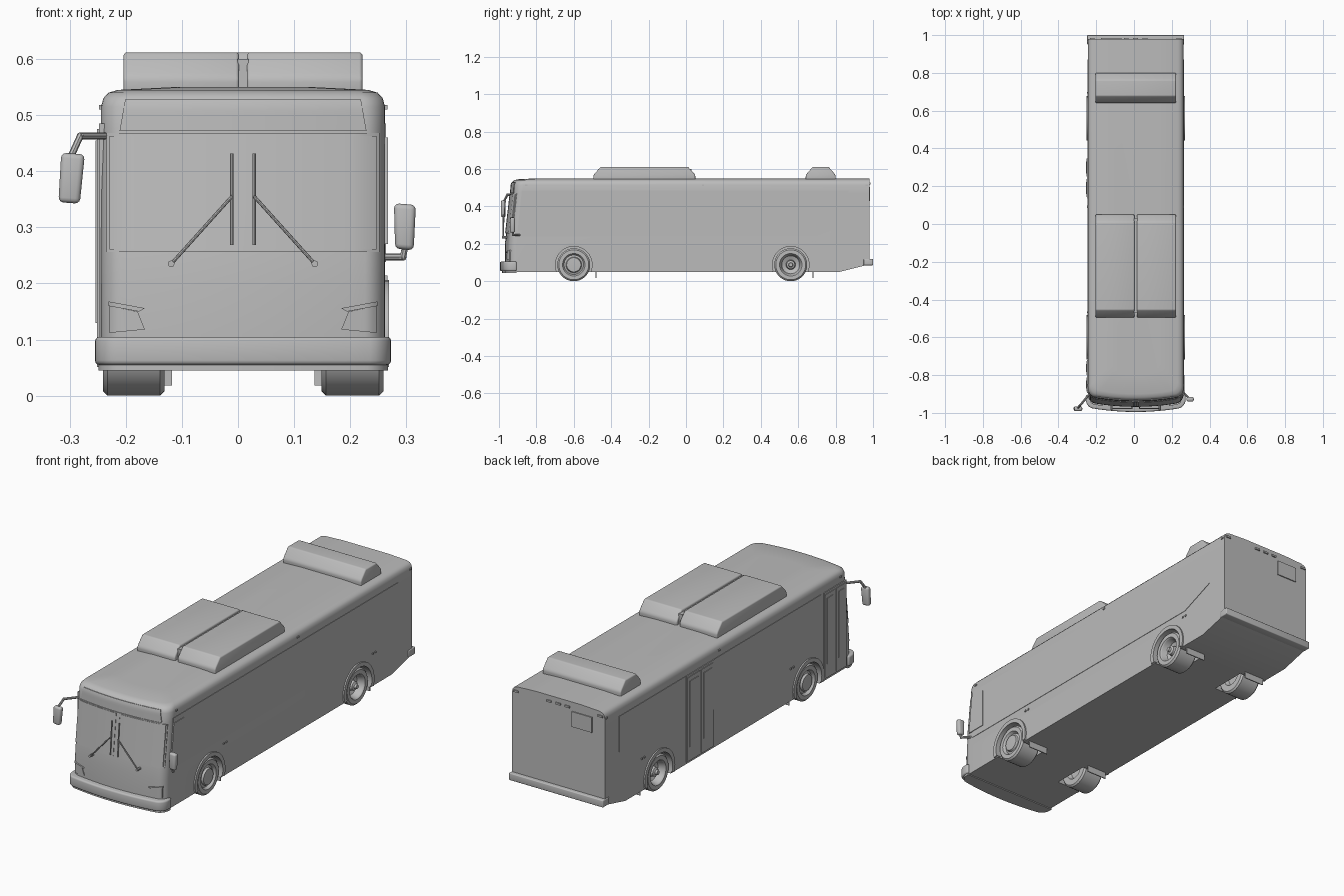
import bpy, bmesh, math
from mathutils import Vector, Matrix

cube = bpy.data.objects.get("Cube")
if cube:
    bpy.data.objects.remove(cube, do_unlink=True)

CX = 0.009          # body centreline
W = 0.253           # body half width
REAR = 0.98
KINK = 0.82
AXLES = (-0.6, 0.56)
HUB = 0.088

gray = bpy.data.materials.new("plain gray")
gray.use_nodes = True
gray.diffuse_color = (0.5, 0.5, 0.5, 1)
gray.node_tree.nodes["Principled BSDF"].inputs["Base Color"].default_value = (0.5, 0.5, 0.5, 1)


def finish(name, bm, bevel=0, cut=None):
    bmesh.ops.recalc_face_normals(bm, faces=bm.faces)
    me = bpy.data.meshes.new(name)
    bm.to_mesh(me)
    bm.free()
    me.transform(Matrix.Translation((CX, 0, 0)))
    me.materials.append(gray)
    ob = bpy.data.objects.new(name, me)
    bpy.context.collection.objects.link(ob)
    bpy.ops.object.select_all(action='DESELECT')
    ob.select_set(True)
    bpy.context.view_layer.objects.active = ob
    if bevel:
        m = ob.modifiers.new("soft edges", 'BEVEL')
        m.width, m.segments, m.limit_method = bevel, 3, 'ANGLE'
        bpy.ops.object.modifier_apply(modifier=m.name)
    for c in cut or []:
        m = ob.modifiers.new("cut", 'BOOLEAN')
        m.object, m.solver = c, 'EXACT'
        bpy.ops.object.modifier_apply(modifier=m.name)
    bpy.ops.object.shade_smooth_by_angle(angle=math.radians(35))
    return ob


def prism(name, poly, lo, hi, axis=0, bevel=0):
    """Extrude a 2D outline along x (outline y,z), y (x,z) or z (x,y)."""
    bm = bmesh.new()
    rings = []
    for d in (lo, hi):
        ring = []
        for p in poly:
            co = list(p)
            co.insert(axis, d)
            ring.append(bm.verts.new(co))
        rings.append(ring)
        bm.faces.new(ring)
    for i in range(len(poly)):
        j = (i + 1) % len(poly)
        bm.faces.new((rings[0][i], rings[0][j], rings[1][j], rings[1][i]))
    return finish(name, bm, bevel)


def rect(a0, b0, a1, b1):
    return [(a0, b0), (a1, b0), (a1, b1), (a0, b1)]


def lathe(name, profile, y, side, steps=40):
    """Spin (x, radius) points around a wheel axle."""
    bm = bmesh.new()
    vs = [bm.verts.new((side * x, y, HUB + r)) for x, r in profile]
    es = [bm.edges.new(p) for p in zip(vs, vs[1:])]
    bmesh.ops.spin(bm, geom=vs + es, cent=(0, y, HUB), axis=(1, 0, 0),
                   angle=math.tau, steps=steps)
    bmesh.ops.remove_doubles(bm, verts=bm.verts, dist=0.0002)
    return finish(name, bm)


def rod(name, pts, r):
    bm = bmesh.new()
    for a, b in zip(pts, pts[1:]):
        a, b = Vector(a), Vector(b)
        d = b - a
        mat = Matrix.Translation((a + b) / 2) @ d.to_track_quat('Z', 'Y').to_matrix().to_4x4()
        bmesh.ops.create_cone(bm, cap_ends=True, segments=8, radius1=r, radius2=r,
                              depth=d.length + r, matrix=mat)
    return finish(name, bm)


# Front surface: lean by height, bow and rounded corners by width
LEAN = [(0.04, -0.968), (0.2, -0.968), (0.26, -0.962), (0.47, -0.938),
        (0.515, -0.935), (0.53, -0.93), (0.54, -0.918), (0.545, -0.9), (0.55, -0.8)]


def lean(z):
    for (z0, y0), (z1, y1) in zip(LEAN, LEAN[1:]):
        if z <= z1:
            return y0 + (y1 - y0) * (z - z0) / (z1 - z0)
    return LEAN[-1][1]


def bow(u):
    c = max(0, (abs(u) - 0.86) / 0.14)
    return 0.025 * u * u + 0.04 * (1 - math.sqrt(max(0, 1 - c * c)))


corner = [0.86 + 0.14 * math.sin(math.radians(a)) for a in range(0, 91, 15)]
half = [0.2, 0.4, 0.6, 0.75] + corner
US = [-u for u in reversed(half)] + [0] + half


# Wheel well cutters
cutters = []
for y in AXLES:
    for s in (-1, 1):
        c = lathe("wheel_well_cutter", [(0.12, 0), (0.12, 0.1), (0.3, 0.1), (0.3, 0)], y, s)
        c.hide_render = True
        cutters.append(c)

# Body shell: stacked plan outlines
bm = bmesh.new()
rings = []
for z, inset in [(0.05, 0), (0.11, 0), (0.2, 0), (0.26, 0), (0.47, 0), (0.515, 0),
                 (0.53, 0.004), (0.54, 0.013), (0.545, 0.03), (0.55, 0.13)]:
    w = W - inset
    plan = [(u * w, lean(z) + bow(u)) for u in US]
    plan += [(w, KINK), (w, REAR), (-w, REAR), (-w, KINK)]
    rings.append([bm.verts.new((x, y, max(z, 0.05 + (y - KINK) * 0.25))) for x, y in plan])
n = len(US)
for a, b in zip(rings, rings[1:]):
    for i in range(n + 4):
        j = (i + 1) % (n + 4)
        bm.faces.new((a[i], a[j], b[j], b[i]))
for r in (rings[0], rings[-1]):
    bm.faces.new(r[:n + 1] + [r[n + 3]])
    bm.faces.new(r[n:])
finish("body", bm, cut=cutters)
for c in cutters:
    bpy.data.objects.remove(c, do_unlink=True)


def front_patch(name, quad, off, thick=0.008):
    """Thin plate that follows the front; quad = bl, br, tr, tl as (x, z)."""
    bm = bmesh.new()
    nx, nz = 10, 6
    q = [Vector(p) for p in quad]
    grid = []
    for d in (off, off - thick):
        g = []
        for k in range(nz + 1):
            for i in range(nx + 1):
                p = q[0].lerp(q[1], i / nx).lerp(q[3].lerp(q[2], i / nx), k / nz)
                g.append(bm.verts.new((p.x, lean(p.y) + bow(p.x / W) - d, p.y)))
        grid.append(g)
        for k in range(nz):
            for i in range(nx):
                a = k * (nx + 1) + i
                bm.faces.new((g[a], g[a + 1], g[a + nx + 2], g[a + nx + 1]))
    rim = [e for e in bm.edges if e.is_boundary]
    bmesh.ops.bridge_loops(bm, edges=rim)
    return finish(name, bm)


# Windscreen halves, sign panel, headlights, wipers
for s, tag in ((-1, "right"), (1, "left")):
    front_patch("windscreen_frame_" + tag, rect(s * 0.008, 0.256, s * 0.243, 0.468), 0.003)
    front_patch("windscreen_" + tag, rect(s * 0.012, 0.261, s * 0.238, 0.463), 0.005)
    front_patch("headlight_" + tag, [(s * 0.238, 0.112), (s * 0.175, 0.118),
                                     (s * 0.188, 0.15), (s * 0.238, 0.16)], 0.004)
    front_patch("headlight_brow_" + tag, [(s * 0.24, 0.16), (s * 0.185, 0.15),
                                          (s * 0.175, 0.156), (s * 0.24, 0.168)], 0.007)
    rod("wiper_arm_" + tag, [(s * 0.128, -0.977, 0.235), (s * 0.02, -0.977, 0.355)], 0.003)
    rod("wiper_blade_" + tag, [(s * 0.02, -0.978, 0.27), (s * 0.02, -0.966, 0.43)], 0.003)
    rod("wiper_pivot_" + tag, [(s * 0.128, -0.95, 0.235), (s * 0.128, -0.982, 0.235)], 0.006)
front_patch("windscreen_divider", rect(-0.008, 0.256, 0.008, 0.468), 0.004)
front_patch("sign_panel", [(-0.22, 0.472), (0.22, 0.472), (0.21, 0.528), (-0.21, 0.528)], 0.003)

# Bumpers
for name, w, f, z0, z1 in (("front_bumper", 0.264, -0.995, 0.055, 0.105),
                           ("front_bumper_lip", 0.258, -0.985, 0.045, 0.056)):
    plan = [(u * w, f + bow(u)) for u in US] + [(w, -0.905), (-w, -0.905)]
    prism(name, plan, z0, z1, 2, 0.008 if z1 > 0.1 else 0)
prism("rear_bumper", rect(-0.257, 0.95, 0.257, 1.0), 0.085, 0.12, 2, 0.004)

# Wheels, arches and mud flaps
for y, axle in zip(AXLES, ("front", "rear")):
    for s, tag in ((-1, "right"), (1, "left")):
        name = axle + "_" + tag
        lathe("tyre_" + name, [(0.14, 0.05), (0.14, 0.08), (0.148, 0.088), (0.242, 0.088),
                               (0.25, 0.08), (0.25, 0.06), (0.244, 0.056)], y, s)
        if axle == "front":
            disc = [(0.244, 0.057), (0.236, 0.052), (0.24, 0.042), (0.25, 0.038), (0.252, 0.0)]
        else:
            disc = [(0.244, 0.057), (0.215, 0.048), (0.205, 0.026), (0.235, 0.022),
                    (0.24, 0.012), (0.25, 0.01), (0.25, 0.0)]
        lathe("rim_" + name, disc, y, s)
        lathe("inner_disc_" + name, [(0.14, 0.05), (0.16, 0.04), (0.16, 0)], y, s)
        angles = [math.radians(a) for a in range(-18, 199, 9)]
        arc = [(y + r * math.cos(a), HUB + r * math.sin(a))
               for r, seq in ((0.118, angles), (0.098, angles[::-1])) for a in seq]
        prism("wheel_arch_" + name, arc, s * 0.235, s * 0.26)
        prism("mud_flap_" + name, rect(y + 0.116, 0.018, y + 0.121, 0.08), s * 0.127, s * 0.235)
        # paired side markers behind each wheel
        for d in (0.11, 0.13):
            prism("side_marker_" + name, rect(y + d, 0.206, y + d + 0.008, 0.214), s * 0.25, s * 0.257)

# Side window bands
band = [(-0.88, 0.238), (0.69, 0.238), (0.87, 0.31), (0.87, 0.485), (-0.88, 0.485)]
prism("side_band_left", band, 0.24, W + 0.002)
prism("side_band_right", [(-0.7, 0.238)] + band[1:4] + [(-0.7, 0.485)], -0.24, -W - 0.002)
prism("driver_window", [(-0.9, 0.27), (-0.8, 0.27), (-0.8, 0.46), (-0.88, 0.46)], 0.24, W + 0.005)

# Double doors on the right side
for tag, y0, y1 in (("front", -0.895, -0.72), ("middle", 0.135, 0.35)):
    prism("door_frame_" + tag, rect(y0, 0.06, y1, 0.485), -0.24, -W - 0.004)
    mid = (y0 + y1) / 2
    for k, (a, b) in enumerate(((y0, mid), (mid, y1))):
        prism(f"door_leaf_{tag}_{k}", rect(a + 0.008, 0.068, b - 0.004, 0.475), -0.24, -W - 0.007)
        prism(f"door_glass_{tag}_{k}", rect(a + 0.024, 0.13, b - 0.02, 0.455), -0.24, -W - 0.01)

# Upper marker lights
for s in (-1, 1):
    for y in (-0.86, 0.085, 0.96):
        prism("roof_marker", rect(y, 0.51, y + 0.012, 0.518), s * 0.245, s * 0.257)

# Rear hatch and lights
prism("rear_hatch", rect(-0.185, 0.43, -0.075, 0.505), 0.97, 0.985, 1)
for x in (-0.23, -0.05, 0, 0.05, 0.23):
    prism("rear_marker", rect(x - 0.013, 0.518, x + 0.013, 0.527), 0.97, 0.986, 1)

# Roof units: sloped ends
def roof_unit(name, y0, y1, run, x0, x1):
    poly = [(y0, 0.535), (y1, 0.535), (y1, 0.565), (y1 - 0.006, 0.575),
            (y1 - run, 0.612), (y0 + run, 0.612), (y0 + 0.006, 0.575), (y0, 0.565)]
    prism(name, poly, x0, x1, 0, 0.006)


roof_unit("roof_unit_right", -0.495, 0.05, 0.04, -0.213, -0.007)
roof_unit("roof_unit_left", -0.495, 0.05, 0.04, 0.007, 0.213)
prism("roof_unit_spine", rect(-0.47, 0.54, 0.03, 0.6), -0.01, 0.01)
roof_unit("rear_roof_unit", 0.64, 0.8, 0.038, -0.213, 0.213)

# Mirrors
rod("mirror_arm_right", [(-0.245, -0.9, 0.463), (-0.29, -0.955, 0.463), (-0.305, -0.972, 0.43)], 0.006)
prism("mirror_right", [(-0.329, 0.345), (-0.291, 0.342), (-0.282, 0.43), (-0.324, 0.433)],
      -0.99, -0.965, 1, 0.009)
rod("mirror_arm_left", [(0.25, -0.89, 0.247), (0.285, -0.925, 0.247), (0.29, -0.927, 0.27)], 0.006)
prism("mirror_left", [(0.271, 0.262), (0.304, 0.259), (0.308, 0.34), (0.269, 0.343)],
      -0.94, -0.915, 1, 0.009)
